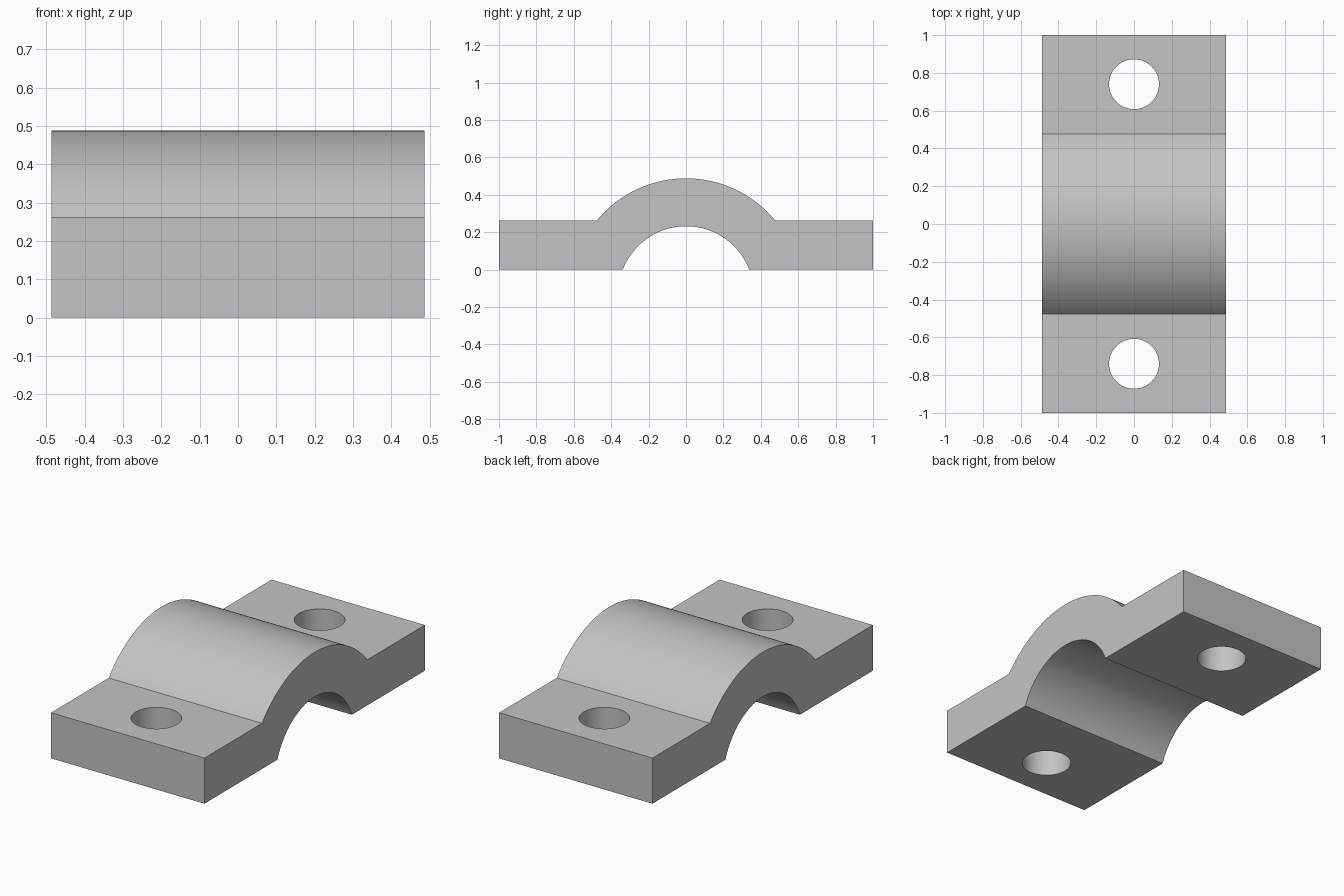
import bpy
import bmesh
from math import asin, sin, cos, radians

cube = bpy.data.objects.get("Cube")
if cube:
    bpy.data.objects.remove(cube, do_unlink=True)

HALF_WIDTH = 0.487
FLANGE_TOP = 0.262
ARC_CENTRE = -0.13
OUTER_R, INNER_R = 0.618, 0.362
HOLE_Y, HOLE_R = 0.74, 0.132

# Material
grey = bpy.data.materials.new("plain_grey")
grey.use_nodes = True
colour = (0.55, 0.55, 0.55, 1)
grey.diffuse_color = colour
grey.node_tree.nodes["Principled BSDF"].inputs["Base Color"].default_value = colour


def arc(radius, half_chord, steps):
    """Arc points over the top, from -y to +y."""
    a = asin(half_chord / radius)
    angles = [-a + 2 * a * i / steps for i in range(steps + 1)]
    return [(radius * sin(t), ARC_CENTRE + radius * cos(t)) for t in angles]


# Clamp body: side profile extruded across the width
outer_half = (OUTER_R ** 2 - (FLANGE_TOP - ARC_CENTRE) ** 2) ** 0.5
inner_half = (INNER_R ** 2 - ARC_CENTRE ** 2) ** 0.5
profile = [(-1, 0), (-1, FLANGE_TOP)]
profile += arc(OUTER_R, outer_half, 48)
profile += [(1, FLANGE_TOP), (1, 0)]
profile += reversed(arc(INNER_R, inner_half, 48))

bm = bmesh.new()
side = bm.faces.new([bm.verts.new((-HALF_WIDTH, y, z)) for y, z in profile])
result = bmesh.ops.extrude_face_region(bm, geom=[side])
moved = [v for v in result["geom"] if isinstance(v, bmesh.types.BMVert)]
bmesh.ops.translate(bm, verts=moved, vec=(2 * HALF_WIDTH, 0, 0))
bmesh.ops.recalc_face_normals(bm, faces=bm.faces)
mesh = bpy.data.meshes.new("pipe_clamp")
bm.to_mesh(mesh)
bm.free()
mesh.materials.append(grey)
clamp = bpy.data.objects.new("pipe_clamp", mesh)
bpy.context.collection.objects.link(clamp)

# Bolt holes through both flanges
cutters = []
for name, y in (("front_hole_cutter", -HOLE_Y), ("back_hole_cutter", HOLE_Y)):
    bpy.ops.mesh.primitive_cylinder_add(vertices=64, radius=HOLE_R, depth=1,
                                        location=(0, y, FLANGE_TOP / 2))
    cutter = bpy.context.object
    cutter.name = name
    cutter.hide_render = True
    cutter.data.materials.append(grey)
    cutters.append(cutter)
    cut = clamp.modifiers.new(name, "BOOLEAN")
    cut.operation = "DIFFERENCE"
    cut.solver = "EXACT"
    cut.object = cutter

bpy.ops.object.select_all(action="DESELECT")
clamp.select_set(True)
bpy.context.view_layer.objects.active = clamp
for modifier in list(clamp.modifiers):
    bpy.ops.object.modifier_apply(modifier=modifier.name)
for cutter in cutters:
    bpy.data.objects.remove(cutter, do_unlink=True)

# Smooth arch and bores, crisp edges
bpy.ops.object.shade_smooth_by_angle(angle=radians(20))
